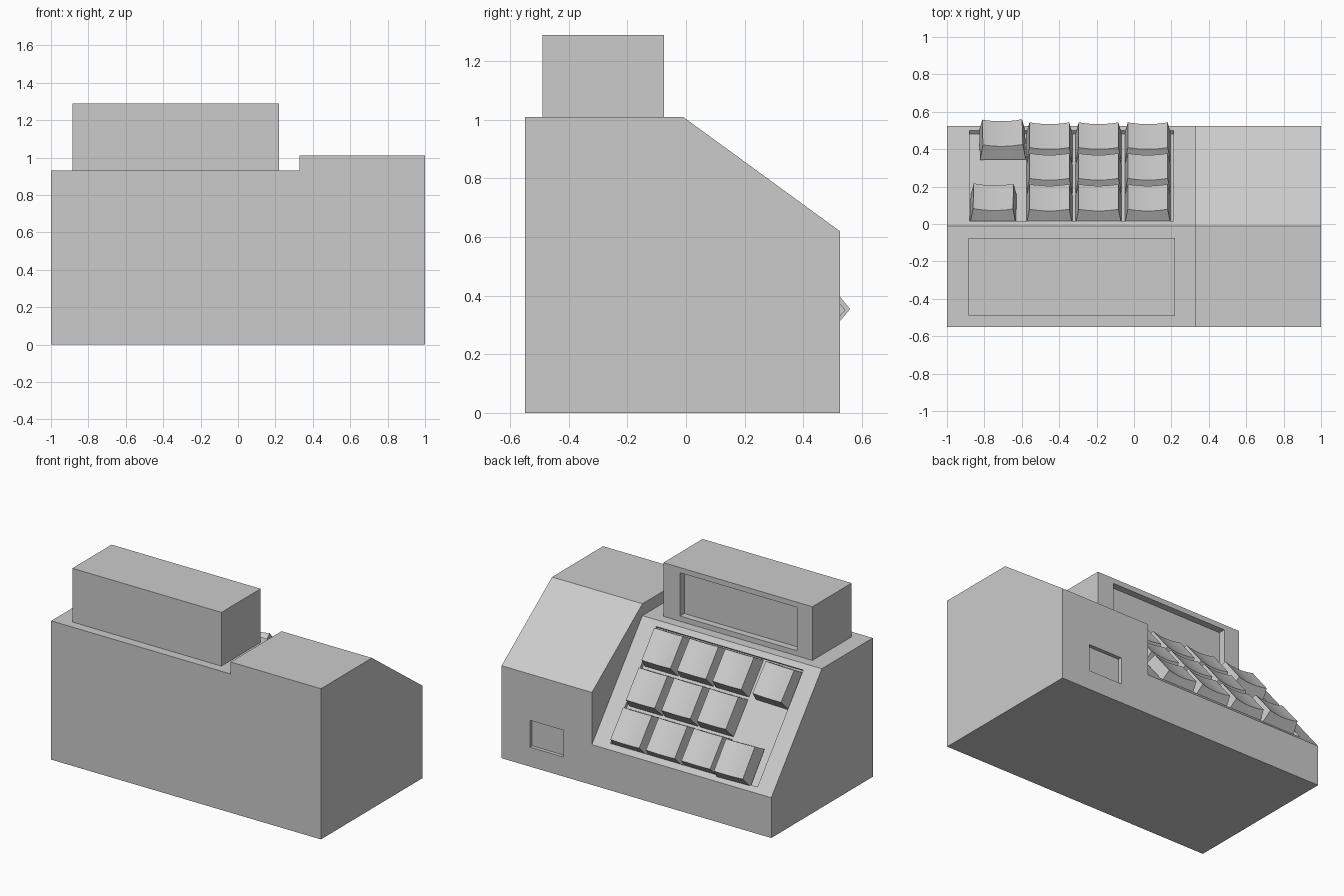
import bpy, bmesh, math
from mathutils import Matrix, Vector

if "Cube" in bpy.data.objects:
    bpy.data.objects.remove(bpy.data.objects["Cube"])


def finish(name, bm):
    bmesh.ops.recalc_face_normals(bm, faces=bm.faces[:])
    mesh = bpy.data.meshes.new(name)
    bm.to_mesh(mesh)
    bm.free()
    ob = bpy.data.objects.new(name, mesh)
    bpy.context.collection.objects.link(ob)
    return ob


def prism(name, profile, x0, x1):
    """Extrude a (y, z) profile along x."""
    bm = bmesh.new()
    face = bm.faces.new([bm.verts.new((x0, y, z)) for y, z in profile])
    ext = bmesh.ops.extrude_face_region(bm, geom=[face])
    moved = [v for v in ext["geom"] if isinstance(v, bmesh.types.BMVert)]
    bmesh.ops.translate(bm, verts=moved, vec=(x1 - x0, 0, 0))
    return finish(name, bm)


def box(name, lo, hi, frame=None):
    ob = prism(name, [(lo[1], lo[2]), (hi[1], lo[2]), (hi[1], hi[2]), (lo[1], hi[2])], lo[0], hi[0])
    if frame:
        ob.data.transform(frame)
    return ob


def cut(target, cutter):
    cutter.hide_render = True
    mod = target.modifiers.new("cut", 'BOOLEAN')
    mod.operation = 'DIFFERENCE'
    mod.solver = 'EXACT'
    mod.object = cutter
    bpy.context.view_layer.objects.active = target
    bpy.ops.object.modifier_apply(modifier=mod.name)
    bpy.data.objects.remove(cutter)


# Frame of the sloped keypad panel: x, down-slope, outward normal
top_edge, low_edge = Vector((0, -0.01, 0.93)), Vector((0, 0.525, 0.27))
down = (low_edge - top_edge).normalized()
normal = Vector((1, 0, 0)).cross(down)
panel = Matrix((Vector((1, 0, 0)), down, normal)).transposed().to_4x4()
panel.translation = top_edge
FLOOR = -0.025

# Main body, lowered over the keypad side, with keypad tray and slot
body = prism("register_body", [(-0.55, 0), (0.525, 0), (0.525, 0.62), (-0.01, 1.01), (-0.55, 1.01)], -1, 1)
past = low_edge + down * 0.2
cut(body, prism("step_cutter", [(-0.7, 0.93), (-0.01, 0.93), (past.y, past.z), (past.y, 1.3), (-0.7, 1.3)], -1.2, 0.33))
cut(body, box("tray_cutter", (-0.88, 0.04, FLOOR), (0.21, 0.81, 0.1), panel))
cut(body, box("slot_cutter", (0.54, 0.50, 0.13), (0.79, 0.6, 0.31)))

# Display housing with recessed screen
display = box("display_housing", (-0.885, -0.49, 0.93), (0.22, -0.075, 1.29))
cut(display, box("screen_cutter", (-0.77, -0.12, 0.965), (0.097, 0.0, 1.255)))


def key(name, x, u, lift=0.0, spin=0.0):
    """Tapered keycap with a dished top, lying on the panel."""
    bm = bmesh.new()
    n, half, taper, height, dish = 8, 0.1225, 0.016, 0.09, 0.012
    rows = []
    for i in range(n + 1):
        t = 2 * i / n - 1
        b, c = half, half - taper
        h = height - dish * (1 - t * t)
        rows.append([bm.verts.new(p) for p in
                     ((t * b, -b, 0), (t * c, -c, h), (t * c, c, h), (t * b, b, 0))])
    for a, b in zip(rows, rows[1:]):
        for j in range(4):
            k = (j + 1) % 4
            bm.faces.new((a[j], a[k], b[k], b[j]))
    bm.faces.new(rows[0])
    bm.faces.new(rows[-1])
    ob = finish(name, bm)
    ob.matrix_world = panel @ Matrix.Translation((x, u, FLOOR + lift)) @ Matrix.Rotation(spin, 4, 'Z')
    bpy.ops.object.select_all(action='DESELECT')
    ob.select_set(True)
    bpy.context.view_layer.objects.active = ob
    bpy.ops.object.shade_smooth_by_angle(angle=math.radians(30))


# Regular key grid
for col in range(3):
    for row in range(3):
        key(f"key_{row}_{col}", -0.4525 + 0.263 * col, 0.168 + 0.262 * row)

# Two loose keys in the outer column
key("loose_key_upper", -0.752, 0.172, 0.0, math.radians(-1))
key("loose_key_lower", -0.703, 0.698, 0.015, math.radians(1))
